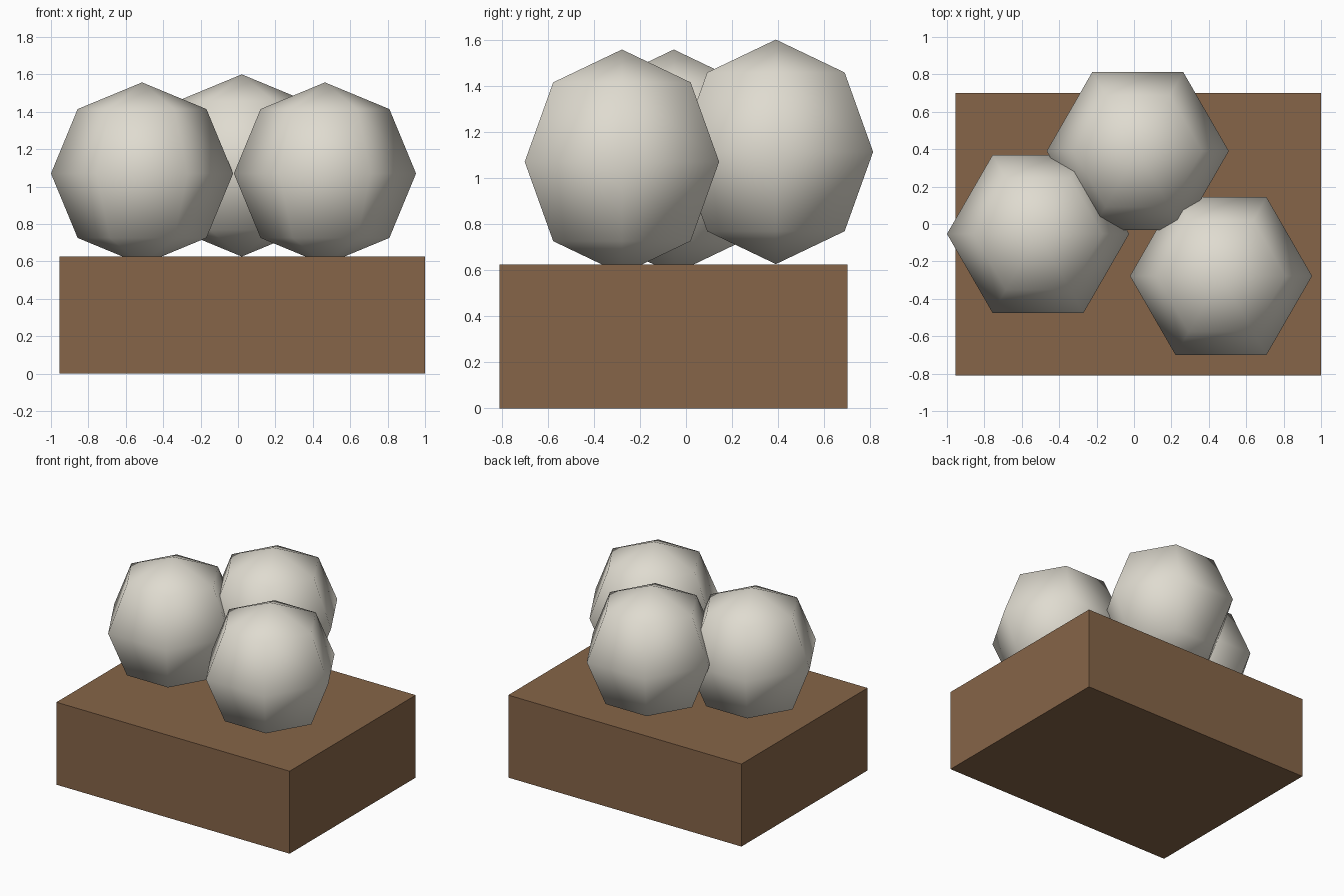
import bpy

cube = bpy.data.objects.get("Cube")
if cube:
    bpy.data.objects.remove(cube, do_unlink=True)


def make_material(name, color):
    mat = bpy.data.materials.new(name)
    mat.use_nodes = True
    mat.diffuse_color = color
    mat.node_tree.nodes["Principled BSDF"].inputs["Base Color"].default_value = color
    return mat


brown = make_material("earth brown", (0.24, 0.13, 0.065, 1))
pale = make_material("pale grey", (0.74, 0.71, 0.63, 1))


def add_block(name, low, high, mat):
    center = [(a + b) / 2 for a, b in zip(low, high)]
    bpy.ops.mesh.primitive_cube_add(size=1, location=center)
    obj = bpy.context.object
    obj.name = name
    obj.scale = [b - a for a, b in zip(low, high)]
    bpy.ops.object.transform_apply(location=False, rotation=False, scale=True)
    obj.data.materials.append(mat)


def add_boulder(name, center, mat):
    # Coarse six-sided ball with a corner pointing along x
    bpy.ops.mesh.primitive_uv_sphere_add(segments=6, ring_count=4,
                                         radius=0.487, location=center)
    obj = bpy.context.object
    obj.name = name
    # Ensure the corners lie along x rather than y
    widest = max(obj.data.vertices, key=lambda v: v.co.x).co.x
    if widest < 0.47:
        obj.rotation_euler.z = 3.14159265 / 6
    bpy.ops.object.shade_smooth()
    obj.data.materials.append(mat)


# Ground block
add_block("ground_block", (-0.955, -0.81, 0), (1.0, 0.70, 0.625), brown)

# Three boulders resting on it
add_boulder("right_boulder", (-0.513, -0.053, 1.07), pale)
add_boulder("left_boulder", (0.465, -0.278, 1.07), pale)
add_boulder("back_boulder", (0.02, 0.39, 1.113), pale)
